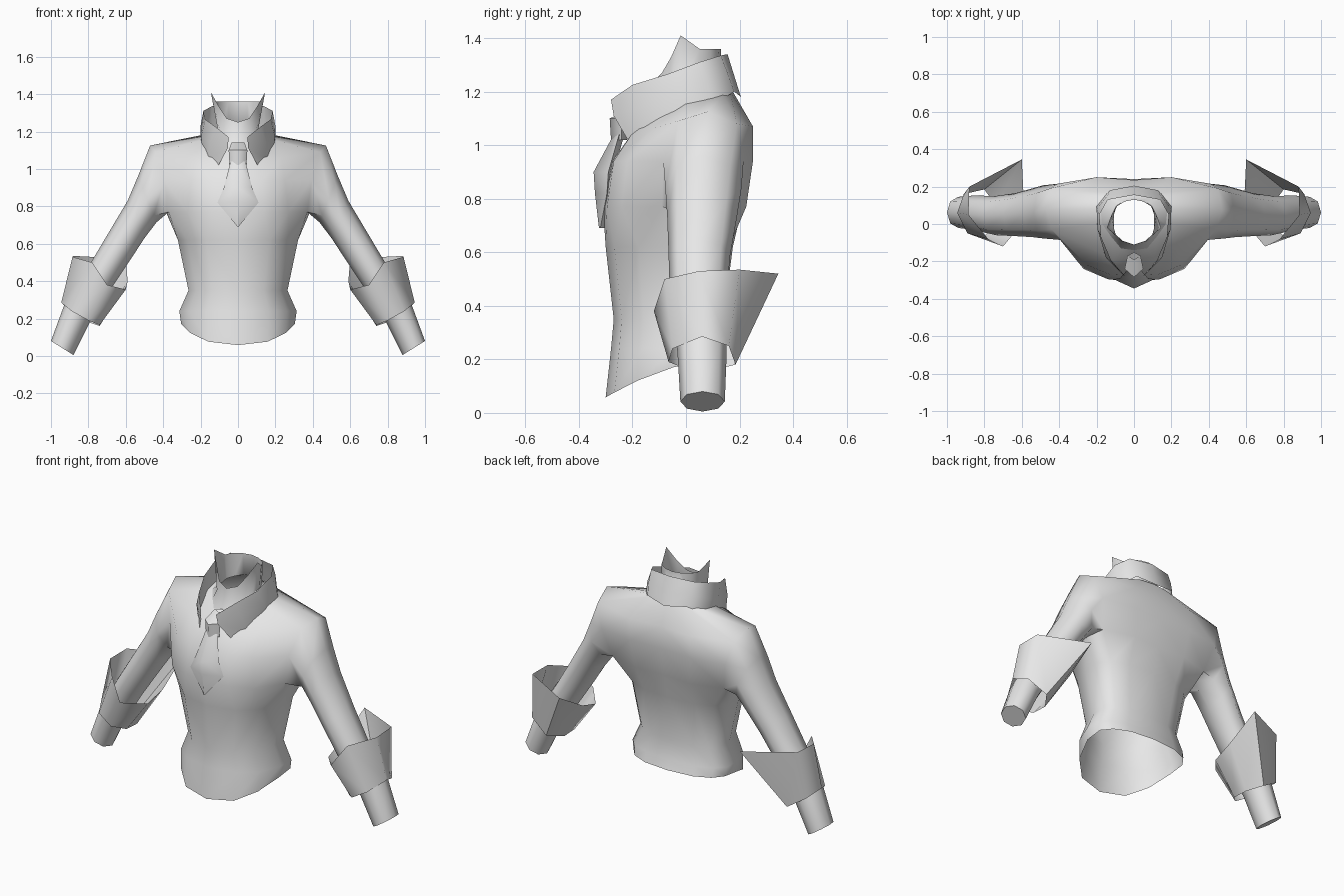
import bpy, bmesh, math
from mathutils import Vector

if "Cube" in bpy.data.objects:
    bpy.data.objects.remove(bpy.data.objects["Cube"])

cloth = bpy.data.materials.new("plain_grey_cloth")
cloth.diffuse_color = (0.8, 0.8, 0.8, 1)
cloth.use_nodes = True
cloth.node_tree.nodes["Principled BSDF"].inputs["Base Color"].default_value = cloth.diffuse_color


def finish(name, bm, angle=60):
    """Turn a half mesh (x >= 0) into a mirrored, smooth shaded object."""
    bmesh.ops.recalc_face_normals(bm, faces=bm.faces)
    mesh = bpy.data.meshes.new(name)
    bm.to_mesh(mesh)
    bm.free()
    mesh.materials.append(cloth)
    ob = bpy.data.objects.new(name, mesh)
    bpy.context.collection.objects.link(ob)
    mirror = ob.modifiers.new("mirror", 'MIRROR')
    mirror.merge_threshold = 0.0005
    bpy.ops.object.select_all(action='DESELECT')
    ob.select_set(True)
    bpy.context.view_layer.objects.active = ob
    bpy.ops.object.shade_smooth_by_angle(angle=math.radians(angle))
    return ob


def loft(bm, rows, closed=False, skip=()):
    """Join rows of points (or existing vertices) with quads."""
    grid = [[p if isinstance(p, bmesh.types.BMVert) else bm.verts.new(p) for p in r]
            for r in rows]
    n = len(grid[0])
    for i in range(len(grid) - 1):
        for j in range(n if closed else n - 1):
            if (i, j) not in skip:
                k = (j + 1) % n
                bm.faces.new((grid[i][j], grid[i][k], grid[i + 1][k], grid[i + 1][j]))
    return grid


def half_ring(w, front, back, z, dip=0.0):
    """Rounded half section from front centre to back centre."""
    pts = []
    for k in range(8):
        t = math.pi * k / 7
        c = math.cos(t)
        y = 0.03 - c * ((0.03 - front) if c > 0 else (back - 0.03))
        x = w * max(math.sin(t), 0) ** 0.8 if 0 < k < 7 else 0
        pts.append((x, y, z - dip * max(c, 0) ** 1.5))
    return pts


# Torso: waist sections, then chest, shoulder and neckline rows
def level(z, *xy):
    return [(x, y, z) for x, y in xy]


neckline = [(0, -.14, 1.12), (.07, -.13, 1.12), (.12, -.07, 1.14), (.17, 0, 1.16),
            (.18, .08, 1.175), (.15, .14, 1.19), (.09, .165, 1.2), (0, .175, 1.2)]
torso_rows = [
    half_ring(.31, -.30, .18, .185, .127),
    half_ring(.32, -.28, .16, .24),
    half_ring(.27, -.27, .14, .35),
    half_ring(.328, -.30, .175, .62),
    level(.77, (0, -.31), (.14, -.295), (.27, -.24), (.37, -.09),
          (.385, .05), (.37, .17), (.18, .225), (0, .21)),
    level(.94, (0, -.275), (.13, -.27), (.25, -.22), (.395, -.085),
          (.4, .06), (.41, .215), (.2, .25), (0, .24)),
    [(0, -.19, 1.06), (.11, -.19, 1.06), (.23, -.13, 1.06), (.44, -.03, 1.09),
     (.47, .08, 1.125), (.45, .19, 1.08), (.2, .25, 1.07), (0, .235, 1.07)],
    neckline]
bm = bmesh.new()
armhole_gap = {(4, 3), (4, 4), (5, 3), (5, 4)}
g = loft(bm, torso_rows, skip=armhole_gap)

# Sleeve: grows out of the armhole; (outer x, z), (inner x, z), centre y, half depth
armhole = [g[4][3], g[4][4], g[4][5], g[5][5], g[6][5], g[6][4], g[6][3], g[5][3]]
sleeve_sections = [
    ((.535, .96), (.435, .715), .065, .142),
    ((.59, .83), (.50, .63), .06, .13),
    ((.70, .645), (.565, .53), .05, .115),
    ((.81, .46), (.665, .38), .045, .105),
    ((.93, .27), (.79, .185), .06, .092),
    ((1.0, .08), (.88, .005), .062, .083)]
rings = [armhole]
for outer, inner, yc, ry in sleeve_sections:
    o, i = Vector(outer), Vector(inner)
    mid, half = (o + i) / 2, (o - i) / 2
    ring = []
    for k in range(8):
        a = (k - 1) * math.pi / 4
        p = mid - half * math.cos(a)
        ring.append((p.x, yc + ry * math.sin(a), p.y))
    rings.append(ring)
sleeve = loft(bm, rings, closed=True)
bm.faces.new(sleeve[-1])
bad = [v for v in bm.verts if not v.link_faces]
bmesh.ops.delete(bm, geom=bad, context='VERTS')
finish("shirt_body_and_sleeves", bm)

# Neck band with raised points at the sides
bm = bmesh.new()
loft(bm, [
    neckline,
    [(0, -.12, 1.17), (.06, -.10, 1.18), (.095, -.065, 1.2), (.108, -.02, 1.21),
     (.108, .05, 1.22), (.09, .1, 1.22), (.05, .125, 1.23), (0, .135, 1.23)],
    [(0, -.11, 1.25), (.06, -.09, 1.27), (.10, -.055, 1.33), (.145, -.02, 1.41),
     (.12, .05, 1.36), (.10, .09, 1.36), (.05, .12, 1.36), (0, .13, 1.36)]])
finish("neck_band", bm)

# Folded collar with pointed front tips
bm = bmesh.new()
loft(bm, [
    [(.05, -.28, 1.17), (.12, -.20, 1.225), (.175, -.07, 1.265),
     (.185, .05, 1.31), (.14, .13, 1.335), (0, .155, 1.34)],
    [(.055, -.27, 1.11), (.15, -.18, 1.14), (.195, -.03, 1.18),
     (.2, .08, 1.23), (.14, .155, 1.27), (0, .18, 1.26)],
    [(.12, -.20, .99), (.16, -.15, 1.05), (.198, 0, 1.085),
     (.2, .1, 1.15), (.13, .18, 1.2), (0, .205, 1.18)]])
finish("collar", bm)

# Wide flared cuff with a point at the back
bm = bmesh.new()
loft(bm, [
    [(.60, .345, .52), (.59, .14, .40), (.60, 0, .355), (.70, -.12, .38),
     (.78, -.08, .50), (.885, .05, .53), (.88, .20, .535)],
    [(.80, .185, .18), (.74, .10, .16), (.74, 0, .165), (.80, -.065, .19),
     (.89, -.05, .24), (.945, .06, .285), (.91, .16, .25)]], closed=True)
finish("cuff", bm, 70)


# Necktie: rows of (half width, centre y, edge y, z), with a flat back
def tie_part(name, rows):
    b = bmesh.new()
    loft(b, [[(0, yc, z), (w, ye, z), (0, ye + .02, z)] for w, yc, ye, z in rows])
    finish(name, b, 40)


tie_part("tie_knot", [(.035, -.19, -.17, 1.14), (.05, -.285, -.24, 1.10),
                      (.045, -.28, -.24, 1.02)])
tie_part("tie_blade", [(.04, -.27, -.25, 1.04), (.075, -.345, -.29, .90),
                       (.11, -.34, -.295, .82), (.002, -.325, -.32, .69)])
